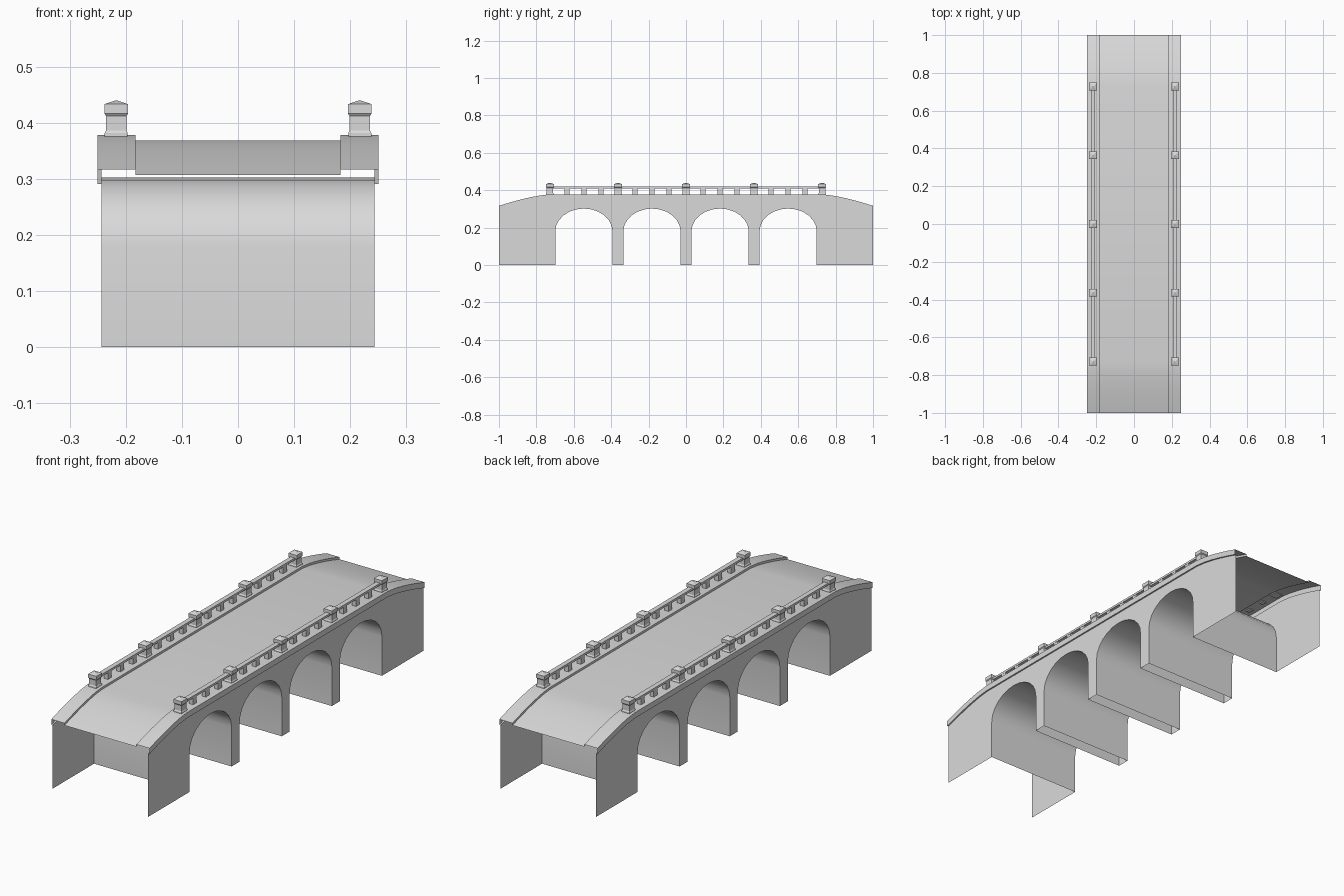
import bpy, bmesh, math

old = bpy.data.objects.get("Cube")
if old:
    bpy.data.objects.remove(old, do_unlink=True)

stone = bpy.data.materials.new("grey_stone")
stone.use_nodes = True
GREY = (0.7, 0.7, 0.7, 1)
stone.diffuse_color = GREY
stone.node_tree.nodes["Principled BSDF"].inputs["Base Color"].default_value = GREY

WALL_X, CURB_X, LANE_X, RAIL_X = 0.243, 0.25, 0.183, 0.217
FLAT, TOP, DROP = 0.73, 0.378, 0.061
LIP = 0.026
SPRING, RISE, HALF_SPAN = 0.18, 0.122, 0.153
BAY = 0.364


def make(name, verts, faces, smooth=False):
    mesh = bpy.data.meshes.new(name)
    mesh.from_pydata(verts, [], faces)
    mesh.materials.append(stone)
    obj = bpy.data.objects.new(name, mesh)
    bpy.context.collection.objects.link(obj)
    if smooth:
        bpy.ops.object.select_all(action='DESELECT')
        obj.select_set(True)
        bpy.context.view_layer.objects.active = obj
        bpy.ops.object.shade_smooth_by_angle(angle=math.radians(30))
    return obj


def curb_height(y):
    """Level in the middle, curving down towards both ends."""
    t = max(0, abs(y) - FLAT) / (1 - FLAT)
    return TOP - DROP * t ** 1.4


ramp = [FLAT + (1 - FLAT) * i / 5 for i in range(6)]
stations = [-y for y in reversed(ramp)] + ramp


def sweep(name, section):
    """Run an open section of (x, height offset) along the bridge."""
    n = len(section)
    verts = [(x, y, curb_height(y) + dz) for y in stations for x, dz in section]
    faces = [(j * n + i, (j + 1) * n + i, (j + 1) * n + i + 1, j * n + i + 1)
             for j in range(len(stations) - 1) for i in range(n - 1)]
    return make(name, verts, faces, True)


# Road surface and raised curbs with an overhanging lip
sweep("road_deck", [(LANE_X, -0.01), (-LANE_X, -0.01)])
curb = [(WALL_X, -LIP), (CURB_X, -LIP), (CURB_X, 0), (LANE_X, 0), (LANE_X, -0.01)]
sweep("left_curb", curb)
sweep("right_curb", [(-x, dz) for x, dz in reversed(curb)])


# Arch outlines, then vaults and pierced side walls
def arch_outline(centre, segments=12):
    pts = [(centre - HALF_SPAN, 0)]
    for i in range(segments + 1):
        a = math.pi * (1 - i / segments)
        pts.append((centre + HALF_SPAN * math.cos(a), SPRING + RISE * math.sin(a)))
    return pts + [(centre + HALF_SPAN, 0)]


arches = [arch_outline(BAY * (k - 1.5)) for k in range(4)]
for k, pts in enumerate(arches):
    verts = [(x, y, z) for y, z in pts for x in (-WALL_X, WALL_X)]
    faces = [(2 * i, 2 * i + 2, 2 * i + 3, 2 * i + 1) for i in range(len(pts) - 1)]
    make(f"arch_vault_{k + 1}", verts, faces, True)

outline = [(-1, 0)] + [p for pts in arches for p in pts] + [(1, 0)]
outline += [(y, curb_height(y) - LIP) for y in reversed(stations)]
for side, name in ((1, "left_wall"), (-1, "right_wall")):
    loop = list(range(len(outline)))[::side]
    make(name, [(side * WALL_X, y, z) for y, z in outline], [loop])


# Balustrades
def square_stack(name, x, y, profile):
    """Stack of square rings given as (half width, height)."""
    verts = [(x + w * sx, y + w * sy, z) for w, z in profile
             for sx, sy in ((-1, -1), (1, -1), (1, 1), (-1, 1))]
    faces = [(3, 2, 1, 0)]
    for r in range(len(profile) - 1):
        b = 4 * r
        faces += [(b + i, b + (i + 1) % 4, b + 4 + (i + 1) % 4, b + 4 + i) for i in range(4)]
    t = 4 * (len(profile) - 1)
    faces.append((t, t + 1, t + 2, t + 3))
    return make(name, verts, faces)


def box(name, centre, size):
    bm = bmesh.new()
    bmesh.ops.create_cube(bm, size=1)
    for v in bm.verts:
        v.co = [c + p * s for c, p, s in zip(centre, v.co, size)]
    mesh = bpy.data.meshes.new(name)
    bm.to_mesh(mesh)
    bm.free()
    mesh.materials.append(stone)
    bpy.context.collection.objects.link(bpy.data.objects.new(name, mesh))


post = [(0.0205, 0.373), (0.0205, 0.382), (0.018, 0.386), (0.018, 0.412),
        (0.021, 0.416), (0.021, 0.433), (0.001, 0.44)]
for side, name in ((1, "left"), (-1, "right")):
    x = side * RAIL_X
    box(f"{name}_handrail", (x, 0, 0.414), (0.022, 4 * BAY, 0.01))
    for k in range(-2, 3):
        square_stack(f"{name}_post", x, k * BAY, post)
        if k < 2:
            for j in (1, 2, 3):
                box(f"{name}_baluster", (x, (k + j / 4) * BAY, 0.392), (0.02, 0.026, 0.038))
